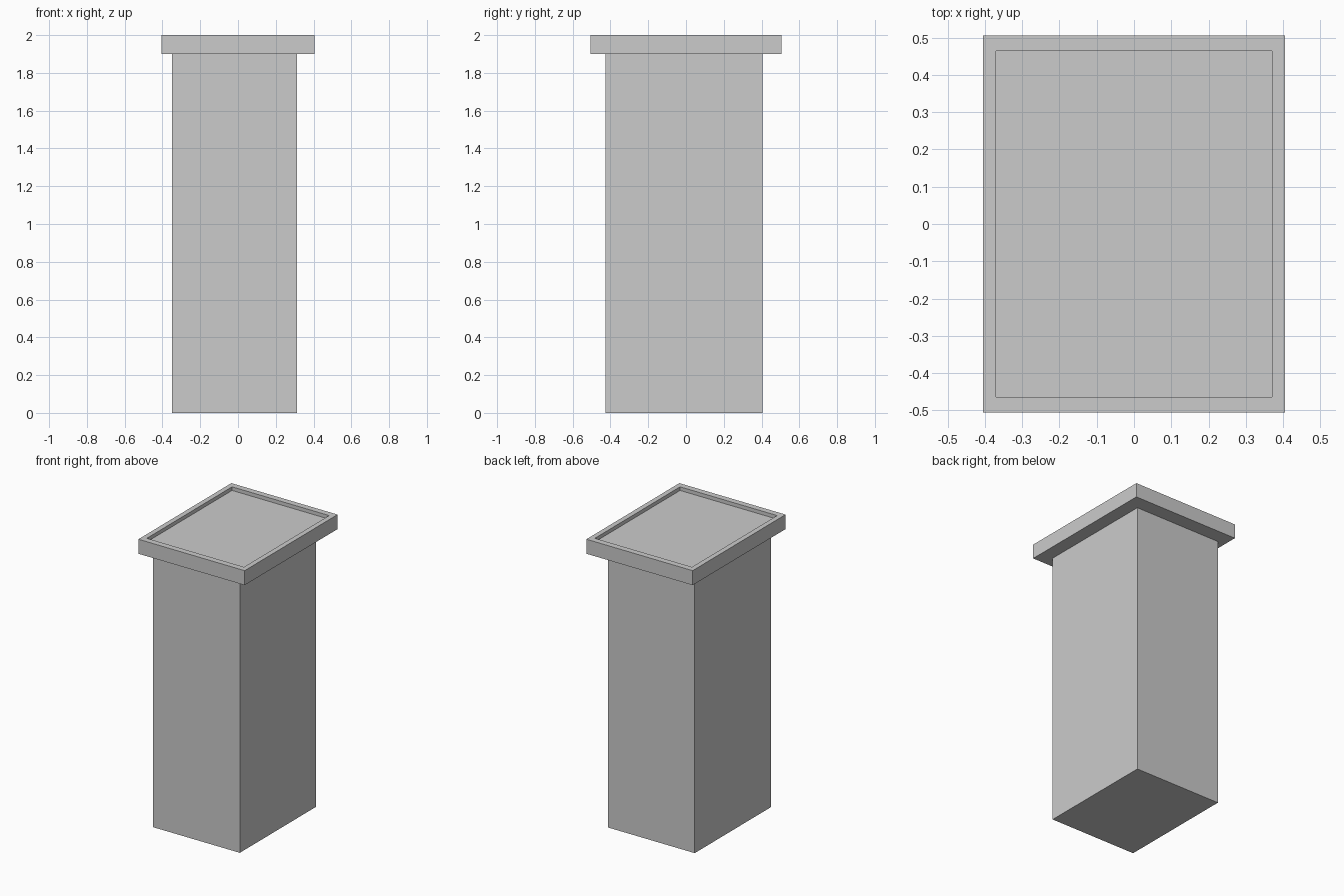
import bpy, bmesh
from mathutils import Vector

if "Cube" in bpy.data.objects:
    bpy.data.objects.remove(bpy.data.objects["Cube"])


def box(name, low, high):
    """Axis-aligned box between two corners."""
    low, high = Vector(low), Vector(high)
    bm = bmesh.new()
    bmesh.ops.create_cube(bm, size=1)
    bmesh.ops.scale(bm, vec=high - low, verts=bm.verts)
    bmesh.ops.translate(bm, vec=(low + high) / 2, verts=bm.verts)
    mesh = bpy.data.meshes.new(name)
    bm.to_mesh(mesh)
    bm.free()
    obj = bpy.data.objects.new(name, mesh)
    bpy.context.collection.objects.link(obj)
    return obj


# Column, slightly off-centre under the cap
box("column", (-0.35, -0.426, 0), (0.312, 0.405, 1.9))

# Overhanging cap
cap = box("cap", (-0.405, -0.506, 1.9), (0.405, 0.506, 2.0))

# Shallow recess in the cap's top, leaving a thin rim
bm = bmesh.new()
bm.from_mesh(cap.data)
bm.faces.ensure_lookup_table()
top = max(bm.faces, key=lambda f: f.calc_center_median().z)
panel = bmesh.ops.extrude_discrete_faces(bm, faces=[top])["faces"][0]
bmesh.ops.scale(bm, vec=(0.37 / 0.405, 0.464 / 0.506, 1), verts=panel.verts)
floor = bmesh.ops.extrude_discrete_faces(bm, faces=[panel])["faces"][0]
bmesh.ops.translate(bm, vec=(0, 0, -0.025), verts=floor.verts)
bmesh.ops.recalc_face_normals(bm, faces=bm.faces)
bm.to_mesh(cap.data)
bm.free()
